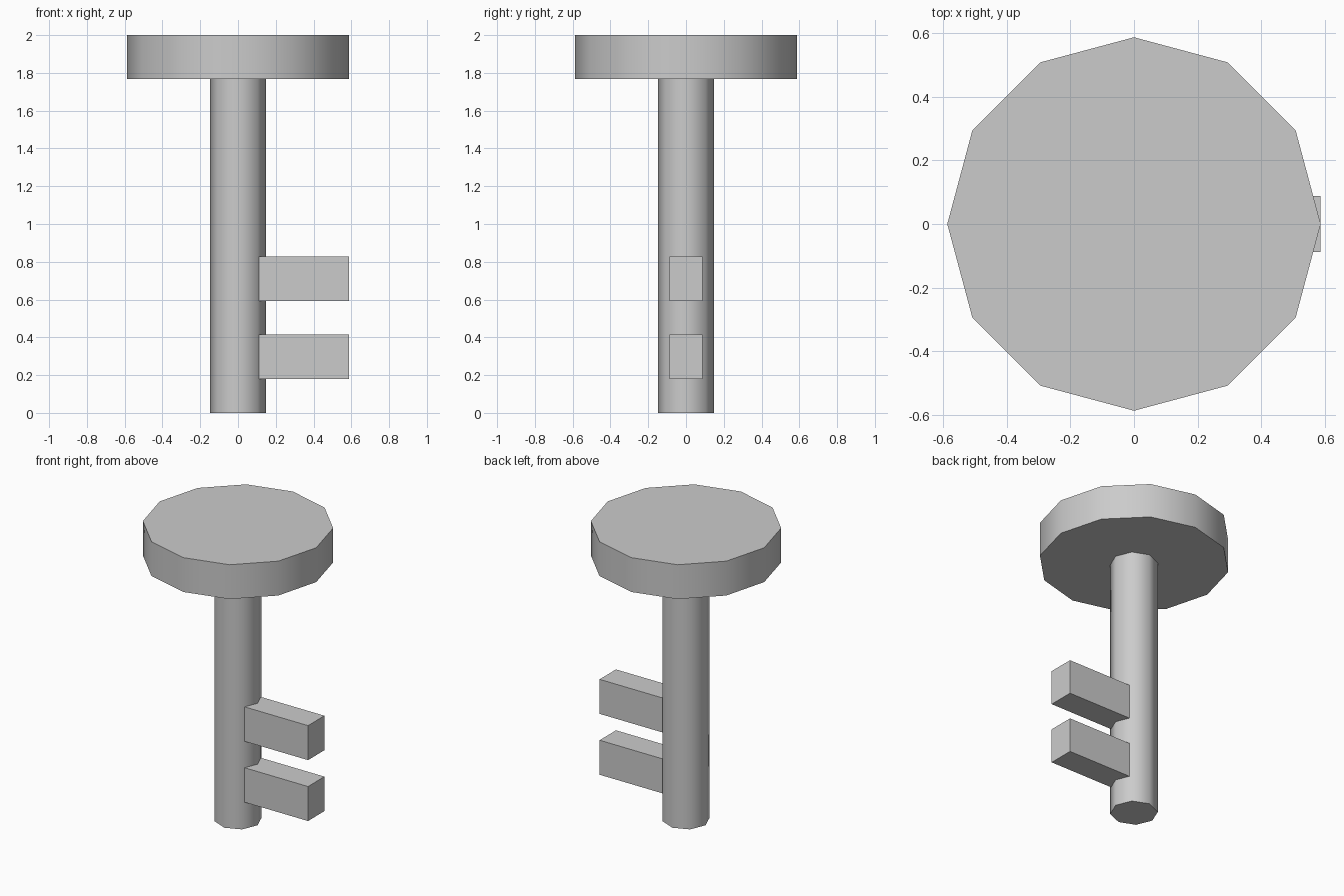
import bpy
import math

cube = bpy.data.objects.get("Cube")
if cube:
    bpy.data.objects.remove(cube, do_unlink=True)

grey = bpy.data.materials.new("plain_grey")
grey.use_nodes = True
colour = (0.6, 0.6, 0.6, 1)
grey.diffuse_color = colour
grey.node_tree.nodes["Principled BSDF"].inputs["Base Color"].default_value = colour


def cylinder(name, sides, radius, bottom, top):
    bpy.ops.mesh.primitive_cylinder_add(vertices=sides, radius=radius, depth=top - bottom,
                                        location=(0, 0, (bottom + top) / 2))
    part = bpy.context.object
    part.name = name
    part.data.materials.append(grey)
    bpy.ops.object.shade_smooth_by_angle(angle=math.radians(50))


def box(name, low, high):
    bpy.ops.mesh.primitive_cube_add(size=1, location=[(a + b) / 2 for a, b in zip(low, high)])
    part = bpy.context.object
    part.name = name
    part.scale = [b - a for a, b in zip(low, high)]
    bpy.ops.object.transform_apply(location=False, rotation=False, scale=True)
    part.data.materials.append(grey)


# Round handle and shaft
cylinder("handle_disc", 12, 0.587, 1.767, 2.0)
cylinder("shaft", 8, 0.147, 0, 1.767)

# Two teeth on the left side
for name, bottom in (("lower_tooth", 0.18), ("upper_tooth", 0.593)):
    box(name, (0.05, -0.088, bottom), (0.587, 0.088, bottom + 0.234))
